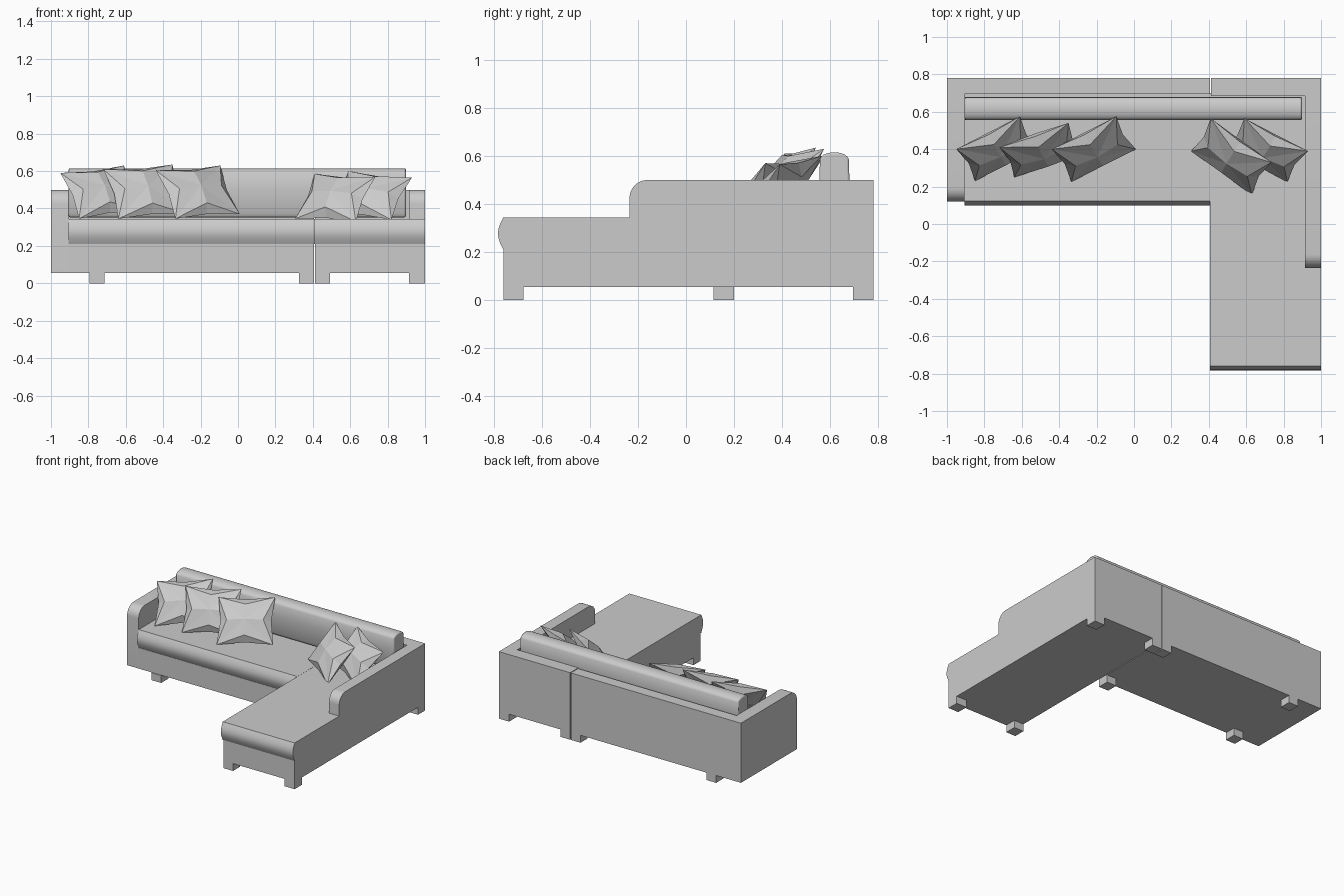
import bpy
from math import sin, cos, pi
from mathutils import Vector

cube = bpy.data.objects.get("Cube")
if cube:
    bpy.data.objects.remove(cube)

GREY = (0.6, 0.6, 0.6, 1)
fabric = bpy.data.materials.new("grey_fabric")
fabric.use_nodes = True
fabric.diffuse_color = GREY
fabric.node_tree.nodes["Principled BSDF"].inputs["Base Color"].default_value = GREY

FLOOR, SEAM, SEAT, ARM = 0.055, 0.21, 0.345, 0.5
BACK = 0.78
SPLIT = 0.405


def add_mesh(name, verts, faces, smooth=False, bevel=0):
    mesh = bpy.data.meshes.new(name)
    mesh.from_pydata(verts, [], faces)
    mesh.materials.append(fabric)
    obj = bpy.data.objects.new(name, mesh)
    bpy.context.collection.objects.link(obj)
    if bevel:
        mod = obj.modifiers.new("soft_edge", "BEVEL")
        mod.width = bevel
        mod.segments = 2
    if smooth:
        bpy.ops.object.select_all(action="DESELECT")
        obj.select_set(True)
        bpy.context.view_layer.objects.active = obj
        bpy.ops.object.shade_smooth_by_angle()
    return obj


def extrude_x(name, profile, x0, x1, smooth=False, bevel=0):
    """Extrude a (y, z) profile, listed clockwise seen from +x, along x."""
    n = len(profile)
    verts = [(x, y, z) for x in (x0, x1) for y, z in profile]
    faces = [(i, (i + 1) % n, n + (i + 1) % n, n + i) for i in range(n)]
    faces += [tuple(reversed(range(n))), tuple(range(n, 2 * n))]
    return add_mesh(name, verts, faces, smooth, bevel)


def box(name, x0, x1, y0, y1, z0, z1):
    return extrude_x(name, [(y0, z0), (y0, z1), (y1, z1), (y1, z0)], x0, x1)


def seat_profile(front, rear):
    # Bulging front edge of a seat cushion
    steps = 10
    nose = [(front - 0.022 * sin(pi * i / steps), SEAM + (SEAT - SEAM) * i / steps)
            for i in range(steps + 1)]
    return nose + [(rear, SEAT), (rear, SEAM)]


def arm_profile(front, radius=0.075, steps=8):
    # Upright side panel with a rounded top front corner
    arc = [(front + radius * (1 - cos(a)), ARM - radius * (1 - sin(a)))
           for a in (pi / 2 * i / steps for i in range(steps + 1))]
    return [(front, FLOOR)] + arc + [(BACK, ARM), (BACK, FLOOR)]


# Sofa section
box("sofa_base", -0.905, SPLIT, 0.12, 0.7, FLOOR, SEAM)
extrude_x("sofa_seat", seat_profile(0.122, 0.7), -0.905, SPLIT, True)
extrude_x("sofa_arm", arm_profile(0.12), -1, -0.905, True)
box("sofa_back", -0.905, SPLIT, 0.695, BACK, FLOOR, ARM)

# Chaise section
box("chaise_base", SPLIT + 0.006, 1, -0.76, 0.7, FLOOR, SEAM)
extrude_x("chaise_seat", seat_profile(-0.76, 0.7), SPLIT + 0.001, 1, True)
extrude_x("chaise_arm", arm_profile(-0.235), 0.915, 1, True)
box("chaise_back", SPLIT + 0.006, 0.915, 0.685, BACK, FLOOR, ARM)

# Feet
for label, x, y in (("sofa_front_outer", -0.795, 0.115), ("sofa_back_outer", -0.795, 0.695),
                    ("sofa_front_inner", 0.325, 0.115), ("sofa_back_inner", 0.325, 0.695),
                    ("chaise_front_inner", 0.411, -0.76), ("chaise_front_outer", 0.915, -0.76),
                    ("chaise_back_inner", 0.411, 0.695), ("chaise_back_outer", 0.915, 0.695)):
    box(label + "_foot", x, x + (0.08 if x < 0.9 else 0.085), y, y + 0.085, 0, FLOOR)

# Long bolster against the back, with a domed top
dome = [(0.617 - 0.062 * cos(a), 0.57 + 0.045 * sin(a) ** 0.7)
        for a in (pi * i / 12 for i in range(1, 12))]
bolster = [(0.572, 0.352), (0.56, 0.375), (0.555, 0.5)] + dome + [(0.68, 0.5), (0.675, 0.375), (0.663, 0.352)]
extrude_x("back_bolster", bolster, -0.905, 0.897, True, 0.008)


def pillow(name, top_left, top_right, bottom_left):
    """Pinched four-cornered pillow with lens-shaped sides."""
    tl, tr, bl = map(Vector, (top_left, top_right, bottom_left))
    centre = (tr + bl) / 2
    u, v = (tr - tl) / 2, (tl - bl) / 2
    n = u.cross(v).normalized()

    def at(a, b, depth=0):
        return centre + u * a + v * b + n * depth

    sides = [(1, 0), (0, 1), (-1, 0), (0, -1)]
    verts = [at(a, b) for a, b in ((1, 1), (-1, 1), (-1, -1), (1, -1))]
    verts += [at(a * 0.9, b * 0.9) for a, b in sides]
    for s in (1, -1):
        verts += [at(a * 0.65, b * 0.65, s * 0.045) for a, b in sides]
    verts += [at(0, 0, 0.06), at(0, 0, -0.06)]
    faces = []
    for i in range(4):
        j, before = (i + 1) % 4, (i - 1) % 4
        for ring, mid, flip in ((8, 16, False), (12, 17, True)):
            part = [(i, ring + j, mid), (i, mid, ring + i),
                    (i, ring + i, 4 + i), (before, 4 + i, ring + i)]
            faces += [f[::-1] if flip else f for f in part]
    add_mesh(name, verts, faces)


# Scatter pillows
pillow("sofa_pillow_outer", (-0.95, 0.40, 0.59), (-0.61, 0.575, 0.63), (-0.85, 0.23, 0.345))
pillow("sofa_pillow_middle", (-0.72, 0.41, 0.61), (-0.35, 0.54, 0.635), (-0.64, 0.25, 0.345))
pillow("sofa_pillow_inner", (-0.44, 0.40, 0.605), (-0.095, 0.575, 0.63), (-0.335, 0.225, 0.345))
pillow("chaise_pillow_inner", (0.41, 0.565, 0.585), (0.735, 0.33, 0.57), (0.305, 0.39, 0.345))
pillow("chaise_pillow_outer", (0.59, 0.565, 0.60), (0.93, 0.39, 0.565), (0.48, 0.40, 0.375))
